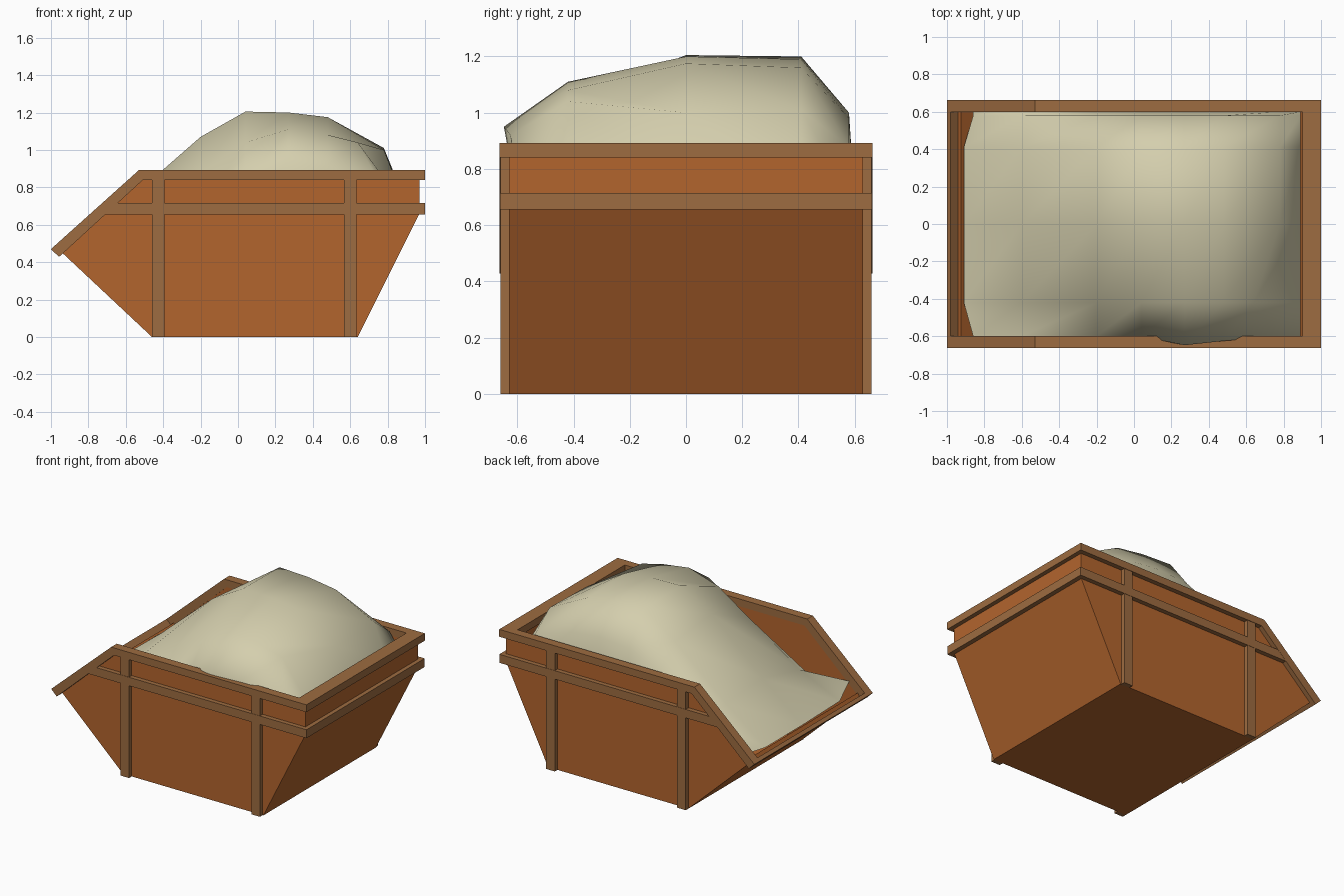
import bpy, bmesh

if "Cube" in bpy.data.objects:
    bpy.data.objects.remove(bpy.data.objects["Cube"])


def material(name, rgb):
    m = bpy.data.materials.new(name)
    m.diffuse_color = (*rgb, 1)
    m.use_nodes = True
    m.node_tree.nodes["Principled BSDF"].inputs["Base Color"].default_value = m.diffuse_color
    return m


ORANGE = material("orange_steel", (0.45, 0.13, 0.027))
BROWN = material("brown_steel", (0.34, 0.15, 0.052))
SAND = material("sand", (0.66, 0.62, 0.42))


def finish(bm, name, mat, smooth=False):
    bmesh.ops.recalc_face_normals(bm, faces=bm.faces)
    me = bpy.data.meshes.new(name)
    bm.to_mesh(me)
    bm.free()
    me.materials.append(mat)
    for p in me.polygons:
        p.use_smooth = smooth
    ob = bpy.data.objects.new(name, me)
    bpy.context.collection.objects.link(ob)
    return ob


def prism(name, profile, y0, y1, mat):
    """Extrude an x-z outline from y0 to y1."""
    bm = bmesh.new()
    f = bm.faces.new([bm.verts.new((x, y0, z)) for x, z in profile])
    new = bmesh.ops.extrude_face_region(bm, geom=[f])["geom"]
    bmesh.ops.translate(bm, vec=(0, y1 - y0, 0),
                        verts=[v for v in new if isinstance(v, bmesh.types.BMVert)])
    return finish(bm, name, mat)


def rect(x0, x1, z0, z1):
    return [(x0, z0), (x1, z0), (x1, z1), (x0, z1)]


# Floor with sloped ends, one bent plate
prism("floor_and_ends", [
    (-0.94, 0.45), (-0.46, 0), (0.64, 0), (0.97, 0.66), (0.97, 0.88),
    (0.91, 0.88), (0.91, 0.67), (0.60, 0.03), (-0.45, 0.03), (-0.925, 0.475)],
    -0.62, 0.62, ORANGE)

# Parts repeated on both long sides
panel = [(-0.46, 0), (0.64, 0), (0.97, 0.66), (0.97, 0.88),
         (-0.53, 0.88), (-0.94, 0.51), (-0.94, 0.45)]
top_rim = [(1, 0.84), (1, 0.892), (-0.53, 0.892), (-1, 0.47),
           (-0.957, 0.428), (-0.508, 0.84)]
band = [(1, 0.655), (1, 0.715), (-0.65, 0.715), (-0.72, 0.655)]
for side, s in (("front", -1), ("back", 1)):
    prism(side + "_panel", panel, s * 0.605, s * 0.63, ORANGE)
    prism(side + "_top_rim", top_rim, s * 0.60, s * 0.663, BROWN)
    prism(side + "_band", band, s * 0.62, s * 0.662, BROWN)
    for label, x in (("left", -0.46), ("right", 0.566)):
        prism(f"{side}_{label}_rib", rect(x, x + 0.068, 0, 0.86),
              s * 0.62, s * 0.66, BROWN)

# Cross bars on the right end and the low loading lip
prism("right_top_rim", rect(0.90, 1.0, 0.84, 0.892), -0.60, 0.60, BROWN)
prism("right_band", rect(0.95, 1.0, 0.655, 0.715), -0.62, 0.62, BROWN)
prism("left_lip", [(-1, 0.47), (-0.957, 0.428), (-0.937, 0.446), (-0.98, 0.488)],
      -0.60, 0.60, BROWN)

# Heaped load: height grid with buried skirts along the long sides
xs = [-0.91, -0.6, -0.2, 0.04, 0.27, 0.48, 0.78, 0.89]
rows = [
    (-0.60, [0.54, 0.47, 0.68, 0.84, 0.95, 0.92, 0.78, 0.70]),
    (-0.42, [0.48, 0.62, 0.88, 1.04, 1.11, 1.08, 0.86, 0.70]),
    (0.00, [0.47, 0.72, 1.07, 1.205, 1.20, 1.175, 1.00, 0.72]),
    (0.41, [0.47, 0.70, 1.03, 1.20, 1.19, 1.16, 1.01, 0.74]),
    (0.58, [0.47, 0.64, 0.88, 0.98, 1.00, 0.98, 0.88, 0.72]),
]
rows.insert(0, (-0.602, [min(z, 0.70) for z in rows[0][1]]))
rows.append((0.60, [min(z, 0.70) for z in rows[-1][1]]))
bm = bmesh.new()
grid = []
for j, (y, hs) in enumerate(rows):
    line = []
    for i, (x, z) in enumerate(zip(xs, hs)):
        if i == 0 and abs(y) > 0.5:
            x = -0.86                      # rounded left corners
        if j == 1 and i in (4, 5):
            y_used = (-0.648, -0.625)[i - 4]  # spill over the front rim
        else:
            y_used = y
        if j == 2 and i == 6:
            x, z = 0.64, 1.04
        line.append(bm.verts.new((x, y_used, z)))
    grid.append(line)
for a, b in zip(grid, grid[1:]):
    for i in range(len(xs) - 1):
        bm.faces.new((a[i], a[i + 1], b[i + 1], b[i]))
load = finish(bm, "heaped_load", SAND, True)
if sum(p.normal.z for p in load.data.polygons) < 0:
    load.data.flip_normals()
